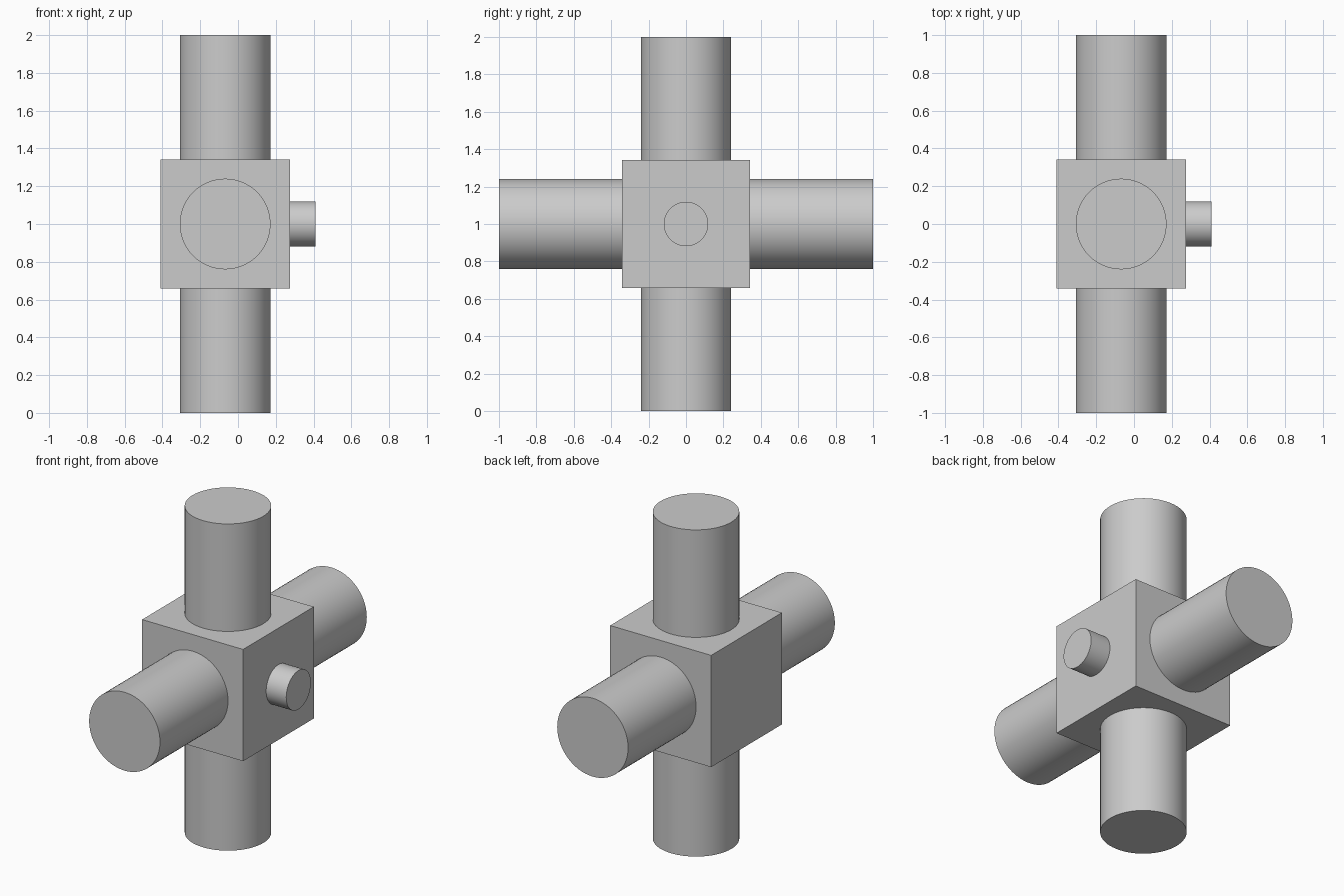
import bpy
import math
from mathutils import Vector

if "Cube" in bpy.data.objects:
    bpy.data.objects.remove(bpy.data.objects["Cube"])

CENTRE = Vector((-0.068, 0.0, 1.0))   # middle of the block
HALF = 0.342                          # half the block's side

grey = bpy.data.materials.new("light grey")
grey.diffuse_color = (0.6, 0.6, 0.6, 1.0)
grey.use_nodes = True
grey.node_tree.nodes["Principled BSDF"].inputs["Base Color"].default_value = grey.diffuse_color


def stub(name, direction, radius, reach):
    """Round stub standing on a block face, ending at reach from the centre."""
    d = Vector(direction)
    bpy.ops.mesh.primitive_cylinder_add(
        vertices=64, radius=radius, depth=reach - HALF,
        location=CENTRE + d * (reach + HALF) / 2,
        rotation=d.to_track_quat('Z', 'Y').to_euler())
    ob = bpy.context.object
    ob.name = name
    ob.data.materials.append(grey)
    bpy.ops.object.shade_smooth_by_angle(angle=math.radians(30))


# Central cube
bpy.ops.mesh.primitive_cube_add(size=2 * HALF, location=CENTRE)
block = bpy.context.object
block.name = "centre_block"
block.data.materials.append(grey)

# Four large arms
for name, direction in (("top_arm", (0, 0, 1)), ("bottom_arm", (0, 0, -1)),
                        ("front_arm", (0, -1, 0)), ("back_arm", (0, 1, 0))):
    stub(name, direction, 0.24, 1.0)

# Small side peg
stub("side_peg", (1, 0, 0), 0.119, 0.478)
